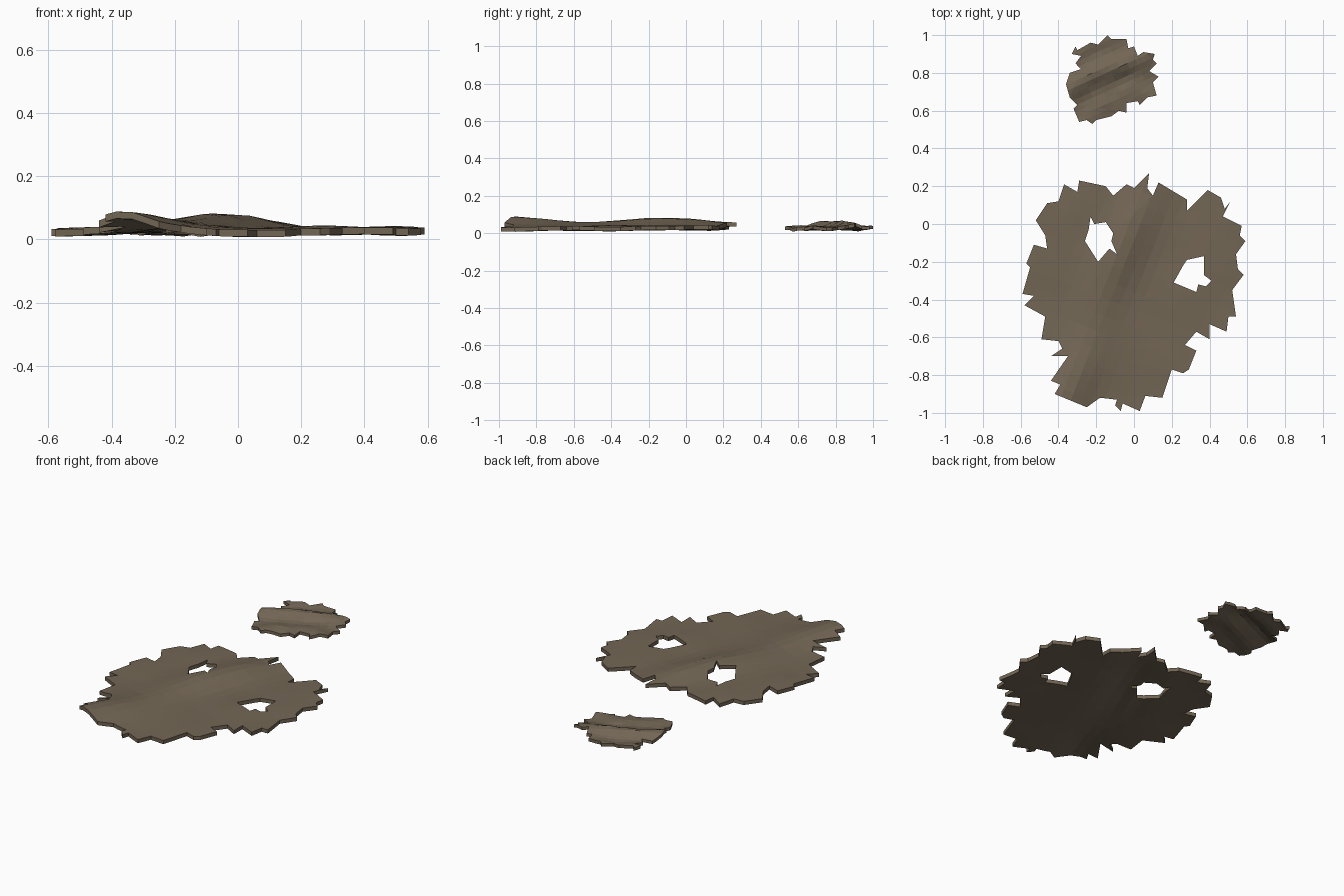
import bpy
import bmesh
from math import sin, cos, exp, pi
from mathutils import Vector, noise

if "Cube" in bpy.data.objects:
    bpy.data.objects.remove(bpy.data.objects["Cube"], do_unlink=True)

# One worn hide colour
hide = bpy.data.materials.new("worn_brown_hide")
hide.use_nodes = True
colour = (0.17, 0.133, 0.09, 1)
hide.diffuse_color = colour
shader = hide.node_tree.nodes["Principled BSDF"]
shader.inputs["Base Color"].default_value = colour
shader.inputs["Roughness"].default_value = 0.9

# Torn outlines, in hundredths of a unit
large_edge = [
    (-52, 2), (-46, 11), (-40, 12), (-37, 21), (-30, 17), (-29, 23), (-15, 20),
    (-11, 15), (-4, 21), (0, 19), (8, 27), (7, 19), (10, 15), (13, 22), (28, 13),
    (28, 7), (39, 18), (46, 14), (48, 8), (51, 12), (47, 4), (57, -1), (56, -6),
    (59, -9), (54, -16), (55, -24), (58, -27), (52, -35), (54, -49), (50, -49),
    (49, -57), (40, -53), (40, -61), (33, -57), (27, -64), (33, -67), (29, -77),
    (26, -79), (20, -77), (15, -92), (6, -91), (3, -99), (-6, -95), (-7, -99),
    (-10, -96), (-9, -93), (-18, -92), (-25, -97), (-42, -90), (-39, -85),
    (-44, -83), (-35, -70), (-44, -70), (-38, -66), (-40, -62), (-49, -61),
    (-47, -49), (-58, -43), (-53, -38), (-59, -37), (-55, -23), (-57, -21),
    (-53, -11), (-46, -13), (-47, -6),
]
left_hole = [(-23, 4), (-21, 0), (-15, 1), (-11, -5), (-12, -9), (-9, -16),
             (-13, -13), (-19, -20), (-26, -9), (-24, -3)]
right_hole = [(37, -17), (28, -19), (26, -22), (21, -31), (33, -36), (34, -32),
              (38, -33), (41, -30), (37, -27)]
small_edge = [
    (-31, 94), (-30, 92), (-23, 96), (-19, 95), (-14, 100), (-12, 98), (-4, 98),
    (-3, 93), (0, 94), (2, 89), (5, 91), (11, 90), (10, 87), (12, 85), (8, 81),
    (13, 78), (10, 75), (12, 68), (7, 67), (3, 63), (2, 65), (-4, 64), (-4, 59),
    (-8, 60), (-12, 57), (-20, 55), (-22, 53), (-25, 55), (-29, 54), (-32, 61),
    (-30, 63), (-34, 67), (-36, 74), (-34, 80), (-28, 82), (-31, 85), (-28, 89),
    (-33, 90),
]


def fold(distance, near, far):
    """Ridge cross-section, steeper on its positive side."""
    width = near if distance > 0 else far
    return exp(-(distance / width) ** 2)


def large_height(p, along, across):
    crest = 0.036 + 0.016 * cos(2 * pi * (p.y + 0.95) / 0.85)
    ripple = 0.006 * sin(9 * across + 1) * cos(3 * along)
    grain = 0.006 * noise.noise(Vector((p.x * 4, p.y * 4, 0)))
    return 0.037 + crest * fold(across, 0.12, 0.13) + ripple + grain


def small_height(p, along, across):
    wrinkle = 0.005 * sin(38 * across + 2 * sin(9 * along))
    grain = 0.008 * noise.noise(Vector((p.x * 14, p.y * 14, 3)))
    return 0.035 + 0.026 * fold(across, 0.06, 0.05) + wrinkle + grain


def make_sheet(name, loops, start, end, step, thickness, height):
    bm = bmesh.new()
    edges = []
    for loop in loops:
        verts = [bm.verts.new((x / 100, y / 100, 0)) for x, y in loop]
        edges += [bm.edges.new((a, b)) for a, b in zip(verts, verts[1:] + verts[:1])]
    bmesh.ops.triangle_fill(bm, edges=edges, use_beauty=True, normal=(0, 0, 1))

    # Cut the sheet into strips along and across the main fold
    origin = Vector((*start, 0))
    along = (Vector((*end, 0)) - origin).normalized()
    across = Vector((along.y, -along.x, 0))
    for axis, size in ((along, step * 1.6), (across, step)):
        reach = [(v.co - origin).dot(axis) for v in bm.verts]
        cut = min(reach) + size / 2
        while cut < max(reach):
            bmesh.ops.bisect_plane(bm, geom=bm.verts[:] + bm.edges[:] + bm.faces[:],
                                   dist=0.0001, plane_co=origin + axis * cut,
                                   plane_no=axis)
            cut += size

    # Ripple the surface and give it a vertical torn edge
    for v in bm.verts:
        d = v.co - origin
        v.co.z = max(thickness, height(v.co, d.dot(along), d.dot(across)))
    top = bm.faces[:]
    for face in top:
        if face.normal.z < 0:
            face.normal_flip()
    result = bmesh.ops.extrude_face_region(bm, geom=top, use_keep_orig=True)
    for item in result["geom"]:
        if isinstance(item, bmesh.types.BMVert):
            item.co.z -= thickness
    bmesh.ops.recalc_face_normals(bm, faces=bm.faces[:])

    mesh = bpy.data.meshes.new(name)
    bm.to_mesh(mesh)
    bm.free()
    mesh.materials.append(hide)
    bpy.context.collection.objects.link(bpy.data.objects.new(name, mesh))


make_sheet("large_torn_hide", [large_edge, left_hole, right_hole],
           (-0.37, -0.92), (0.08, 0.22), 0.055, 0.022, large_height)
make_sheet("small_torn_hide", [small_edge],
           (-0.34, 0.73), (0.1, 0.93), 0.03, 0.018, small_height)
